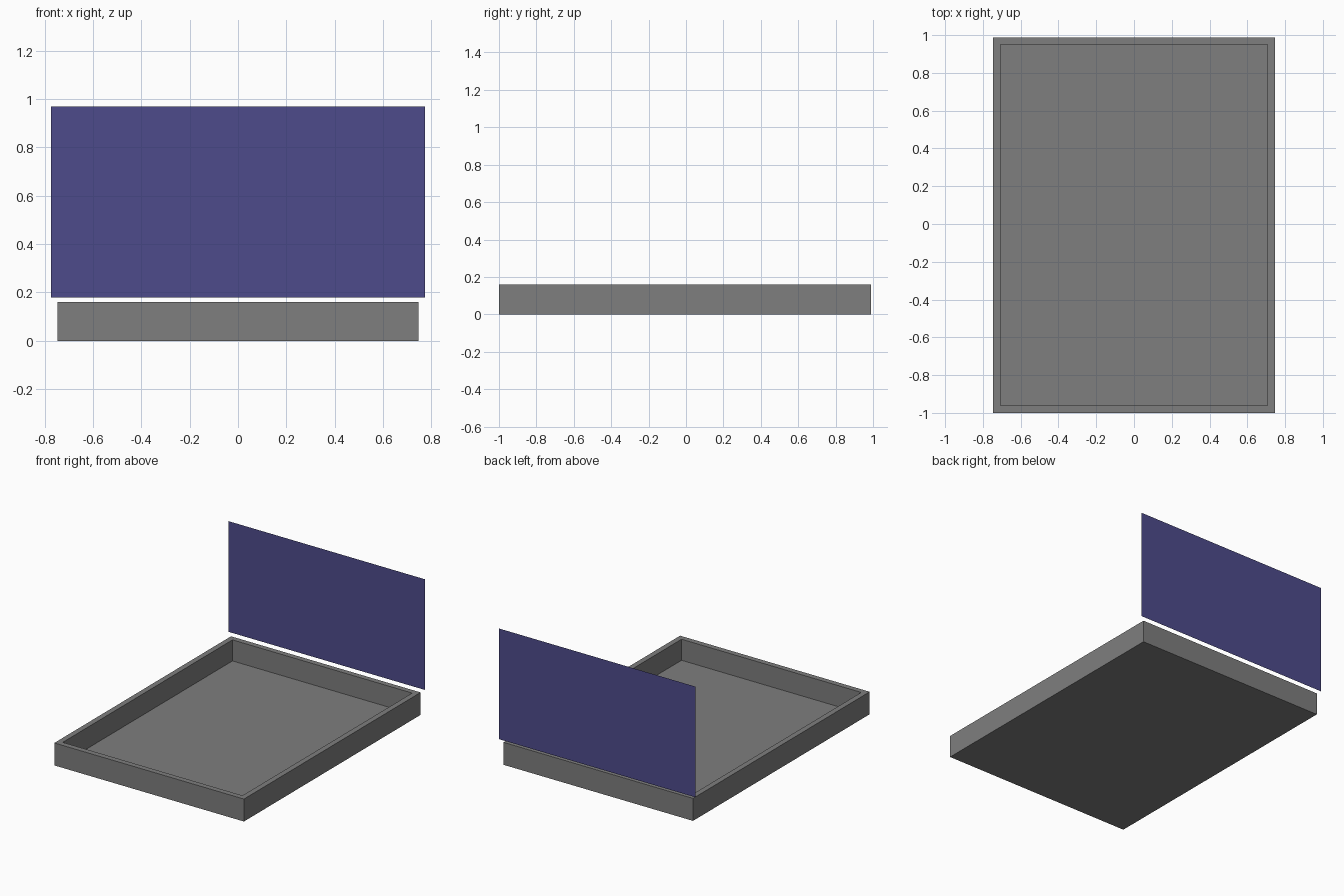
import bpy, bmesh

if "Cube" in bpy.data.objects:
    bpy.data.objects.remove(bpy.data.objects["Cube"])


def add_object(name, bm, mat_name, colour):
    mesh = bpy.data.meshes.new(name)
    bm.to_mesh(mesh)
    bm.free()
    obj = bpy.data.objects.new(name, mesh)
    bpy.context.collection.objects.link(obj)
    mat = bpy.data.materials.new(mat_name)
    mat.diffuse_color = (*colour, 1)
    mat.use_nodes = True
    mat.node_tree.nodes["Principled BSDF"].inputs["Base Color"].default_value = mat.diffuse_color
    mesh.materials.append(mat)
    return obj


# Tray: a box whose top is inset for the rim and pushed down to the floor
X, Y0, Y1, H = 0.747, -1.0, 0.988, 0.16
RIM, FLOOR = 0.039, 0.01
bm = bmesh.new()
base = bm.faces.new([bm.verts.new(p) for p in
                     ((-X, Y0, 0), (X, Y0, 0), (X, Y1, 0), (-X, Y1, 0))])
ext = bmesh.ops.extrude_face_region(bm, geom=[base], use_keep_orig=True)["geom"]
top = next(g for g in ext if isinstance(g, bmesh.types.BMFace))
bmesh.ops.translate(bm, verts=top.verts, vec=(0, 0, H))
bmesh.ops.recalc_face_normals(bm, faces=bm.faces)
bmesh.ops.inset_region(bm, faces=[top], thickness=RIM, use_even_offset=True)
ext = bmesh.ops.extrude_face_region(bm, geom=[top])["geom"]
bmesh.ops.translate(bm, vec=(0, 0, FLOOR - H),
                    verts=[g for g in ext if isinstance(g, bmesh.types.BMVert)])
if top.is_valid:
    bmesh.ops.delete(bm, geom=[top], context="FACES_ONLY")
bmesh.ops.recalc_face_normals(bm, faces=bm.faces)
add_object("tray", bm, "dark_grey", (0.21, 0.21, 0.21))

# Back panel: a single thin sheet floating just above the tray's back edge
PX, PY, Z0, Z1 = 0.774, 1.0, 0.18, 0.968
bm = bmesh.new()
bm.faces.new([bm.verts.new(p) for p in
              ((-PX, PY, Z0), (PX, PY, Z0), (PX, PY, Z1), (-PX, PY, Z1))])
add_object("back_panel", bm, "indigo", (0.076, 0.07, 0.26))
